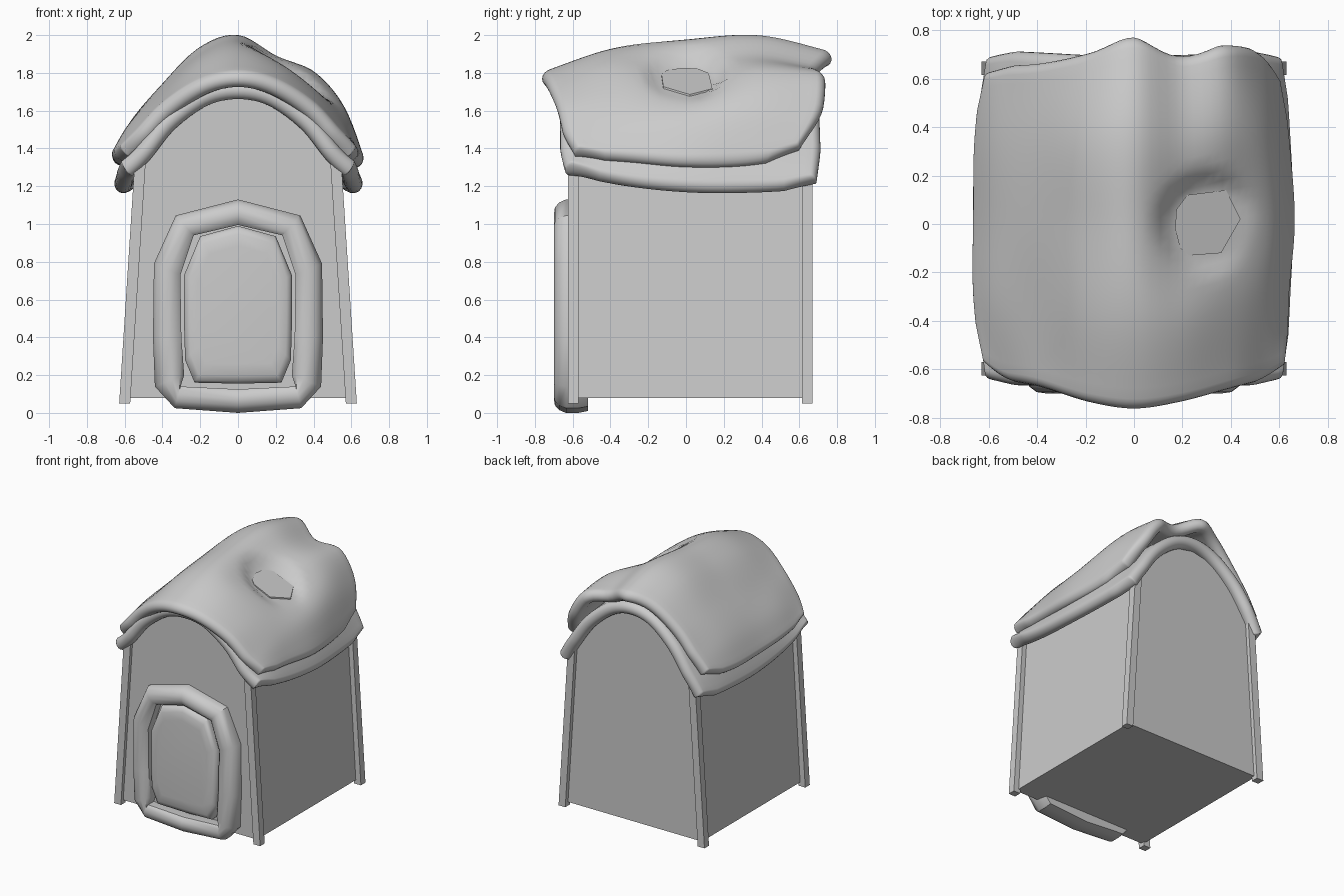
import bpy, bmesh, math
from mathutils import Vector

if "Cube" in bpy.data.objects:
    bpy.data.objects.remove(bpy.data.objects["Cube"])


def make(name, verts, faces, smooth=None):
    me = bpy.data.meshes.new(name)
    me.from_pydata(verts, [], faces)
    bm = bmesh.new()
    bm.from_mesh(me)
    bmesh.ops.remove_doubles(bm, verts=bm.verts, dist=1e-5)
    bmesh.ops.recalc_face_normals(bm, faces=bm.faces)
    bm.to_mesh(me)
    bm.free()
    ob = bpy.data.objects.new(name, me)
    bpy.context.collection.objects.link(ob)
    if smooth:
        bpy.ops.object.select_all(action='DESELECT')
        ob.select_set(True)
        bpy.context.view_layer.objects.active = ob
        bpy.ops.object.shade_smooth_by_angle(angle=math.radians(smooth))
    return ob


def loft(name, rings, caps=True, closed=False, smooth=None):
    n = len(rings[0])
    verts = [p for r in rings for p in r]
    m = len(rings)
    faces = []
    for i in range(m if closed else m - 1):
        a, b = i * n, (i + 1) % m * n
        faces += [(a + k, a + (k + 1) % n, b + (k + 1) % n, b + k) for k in range(n)]
    if caps and not closed:
        faces += [tuple(range(n)), tuple(range((m - 1) * n, m * n))]
    return make(name, verts, faces, smooth)


def curve(vals, t):
    """Catmull-Rom through evenly spaced values, t in 0..1"""
    n = len(vals) - 1
    i = min(int(t * n), n - 1)
    f = t * n - i
    b, c = vals[i], vals[i + 1]
    a = vals[i - 1] if i else 2 * b - c
    d = vals[i + 2] if i + 2 <= n else 2 * c - b
    return b + f * ((c - a) / 2 + f * (a - 2.5 * b + 2 * c - d / 2 + f * (1.5 * (b - c) + (d - a) / 2)))


def hole_z(x):
    return 1.822 - 0.52 * (x - 0.17)


FRAC = [-1, -.85, -.62, -.31, 0, .31, .62, .85, 1]


def samples(n, edge):
    """Even parameters with extra ones close to both ends for the round rim"""
    e = [edge * k for k in (0, .05, .2, .45, .75)]
    return e + [edge + (1 - 2 * edge) * k / n for k in range(n + 1)] + [1 - k for k in e[::-1]]


def roof_sheet(name, rows, left, right, front, back, thick, dent=False):
    h = thick / 2

    def point(s, t):
        # pull the four corners in so they come out rounded
        c = max(0, abs(2*s - 1) - .7) / .3 * max(0, abs(2*t - 1) - .7) / .3
        s = .5 + (s - .5) * (1 - .05 * c)
        t = .5 + (t - .5) * (1 - .05 * c)
        f = curve(FRAC, s)
        x = f * curve(left if f < 0 else right, t)
        y = curve(front, s) * (1 - t) + curve(back, s) * t
        z = curve([curve([r[k] for r in rows], t) for k in range(9)], s)
        if dent:
            k = min(1, max(0, (0.23 - math.hypot(x - .305, y)) / 0.085))
            k = k * k * (3 - 2 * k)
            z += k * (hole_z(x) - .006 - z)
        return Vector((x, y, z))

    ss, ts = samples(44, h / 1.9), samples(32, h / 1.4)
    top, bottom = [], []
    for t in ts:
        for s in ss:
            s0, s1, t0, t1 = max(0, s-.01), min(1, s+.01), max(0, t-.01), min(1, t+.01)
            n = (point(s1, t) - point(s0, t)).cross(point(s, t1) - point(s, t0)).normalized()
            d = min(1, min(s, 1 - s) * 1.9 / h, min(t, 1 - t) * 1.4 / h)
            e = h * math.sqrt(max(0, 1 - (1 - d) ** 2))
            mid = point(s, t) - n * h
            top.append(mid + n * e)
            bottom.append(mid - n * e)
    w, off = len(ss), len(top)
    faces = []
    for j in range(len(ts) - 1):
        for i in range(w - 1):
            q = (j*w + i, j*w + i + 1, j*w + w + i + 1, j*w + w + i)
            faces += [q, tuple(k + off for k in q[::-1])]
    make(name, top + bottom, faces, 80)


# Thick draped top covering
roof_sheet("roof_cover",
    [[1.39, 1.48, 1.64, 1.76, 1.80, 1.76, 1.64, 1.48, 1.39],
     [1.36, 1.52, 1.67, 1.86, 1.93, 1.86, 1.71, 1.54, 1.35],
     [1.34, 1.53, 1.71, 1.90, 1.975, 1.83, 1.70, 1.57, 1.32],
     [1.34, 1.53, 1.72, 1.93, 1.998, 1.89, 1.80, 1.62, 1.32],
     [1.39, 1.51, 1.69, 1.85, 1.91, 1.83, 1.79, 1.58, 1.37]],
    [.645, .68, .68, .675, .64], [.65, .655, .68, .66, .625],
    [-.60, -.65, -.68, -.745, -.775, -.745, -.69, -.65, -.61],
    [.66, .66, .67, .715, .78, .70, .74, .72, .61], .095, dent=True)

# Flat patch with a crisp edge in the dent on the right slope
hole = [(.17, -.02), (.175, .06), (.22, .12), (.38, .14), (.44, .02), (.36, -.12), (.23, -.13), (.19, -.10)]
loft("roof_patch", [[(x, y, hole_z(x) + dz) for x, y in hole] for dz in (-.03, .004)])


# Padded lower roof layer
def mirrored(h):
    return h + h[-2::-1]


roof_sheet("roof_underlayer",
    [mirrored(r) for r in ([1.33, 1.39, 1.57, 1.71, 1.75],
                           [1.23, 1.41, 1.59, 1.74, 1.79],
                           [1.19, 1.41, 1.60, 1.76, 1.81],
                           [1.19, 1.41, 1.60, 1.76, 1.81],
                           [1.22, 1.37, 1.58, 1.74, 1.79])],
    [.64, .66, .67, .66, .635], [.64, .66, .675, .66, .635],
    mirrored([-.665, -.67, -.67, -.675, -.68]),
    mirrored([.73, .72, .71, .70, .70]), .095)

# House body with arched gables
half = [(.585, .08), (.512, 1.3), (.35, 1.5), (.2, 1.66), (0, 1.70)]
outline = half + [(-x, z) for x, z in half[-2::-1]]
loft("house_body", [[(x, y, z) for x, z in outline] for y in (-.6, .64)])

# Leaning corner posts
for side, sx in (("right", 1), ("left", -1)):
    for end, y in (("front", -.598), ("back", .643)):
        rings = []
        for xc, z in ((.60, .05), (.517, 1.34)):
            rings.append([(sx * (xc + dx * .029), y + dy * .028, z)
                          for dx, dy in ((-1, -1), (1, -1), (1, 1), (-1, 1))])
        loft(end + "_" + side + "_post", rings)


# Padded door frame
def loop(h):
    return h + [(-x, z) for x, z in h[-2:0:-1]]


outer = loop([(0, 1.13), (.33, 1.045), (.445, .79), (.45, .4), (.44, .14), (.335, .025), (0, 0)])
inner = loop([(0, .995), (.235, .94), (.305, .73), (.3, .4), (.285, .2), (.305, .14), (0, .125)])
section = [(.08, -.52), (0, -.57), (0, -.635), (.12, -.672), (.32, -.694), (.6, -.70),
           (.85, -.69), (1, -.67), (1, -.56), (.9, -.52)]
loft("door_frame", [[(a + (c - a) * t, y, b + (d - b) * t)
                     for (a, b), (c, d) in zip(outer, inner)] for t, y in section],
     closed=True, smooth=40)

# Pillowed door panel
panel = loop([(0, .99), (.2, .935), (.285, .73), (.285, .45), (.28, .28), (.23, .16), (0, .155)])
loft("door_panel", [[(x * k, y, .57 + (z - .57) * k) for x, z in panel]
                    for k, y in ((1, -.59), (1, -.65), (.97, -.672), (.9, -.685), (.75, -.69))],
     smooth=45)
